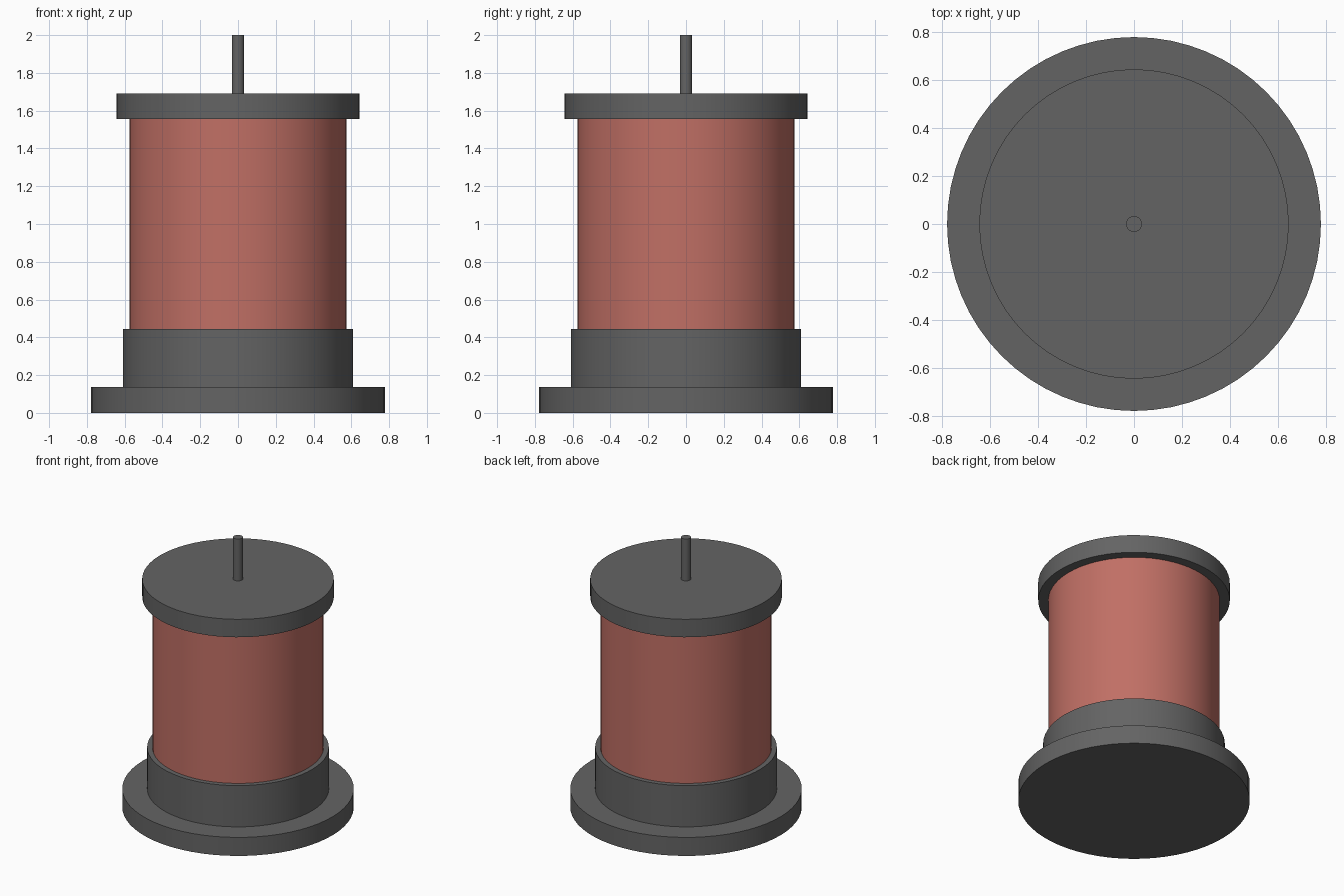
import bpy
import math

if "Cube" in bpy.data.objects:
    bpy.data.objects.remove(bpy.data.objects["Cube"])


def material(name, rgb):
    m = bpy.data.materials.new(name)
    m.diffuse_color = (*rgb, 1.0)
    m.use_nodes = True
    m.node_tree.nodes["Principled BSDF"].inputs["Base Color"].default_value = m.diffuse_color
    return m


dark_grey = material("dark grey", (0.127, 0.127, 0.127))
clay_red = material("clay red", (0.53, 0.16, 0.13))


def disc(name, radius, bottom, top, mat, sides=64):
    """Upright cylinder centred on the z axis."""
    bpy.ops.mesh.primitive_cylinder_add(
        vertices=sides, radius=radius, depth=top - bottom,
        location=(0, 0, (bottom + top) / 2))
    ob = bpy.context.object
    ob.name = name
    ob.data.materials.append(mat)
    bpy.ops.object.shade_smooth_by_angle(angle=math.radians(30))
    return ob


# Stacked parts, from the floor up
disc("base_flange", 0.777, 0.0, 0.137, dark_grey)
disc("lower_collar", 0.61, 0.137, 0.443, dark_grey)
disc("drum_body", 0.575, 0.443, 1.557, clay_red)
disc("top_cap", 0.643, 1.557, 1.69, dark_grey)
disc("spindle", 0.033, 1.69, 2.0, dark_grey, sides=32)
